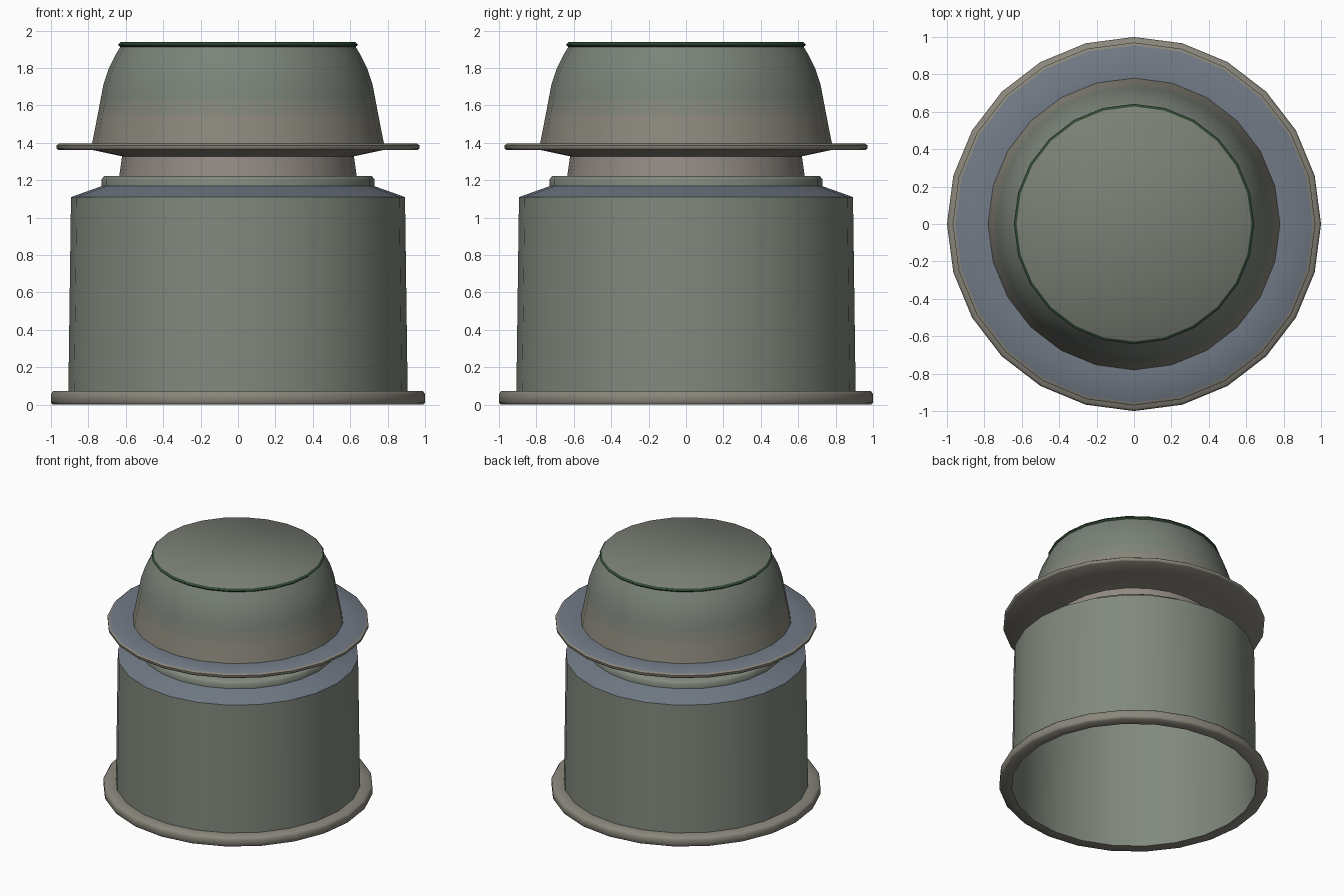
import bpy, bmesh, math

if "Cube" in bpy.data.objects:
    bpy.data.objects.remove(bpy.data.objects["Cube"])

SIDES = 24
COLOURS = {
    "green_grey": (0.22, 0.248, 0.205),
    "pale_green_grey": (0.197, 0.228, 0.19),
    "mid_grey": (0.222, 0.234, 0.195),
    "brown_grey": (0.255, 0.24, 0.2),
    "neck_grey": (0.29, 0.257, 0.228),
    "blue_grey": (0.165, 0.194, 0.235),
    "top_grey": (0.197, 0.216, 0.18),
    "dark_green": (0.03, 0.065, 0.035),
}
MATS = {}
for key, rgb in COLOURS.items():
    MATS[key] = bpy.data.materials.new(key)
    MATS[key].diffuse_color = (*rgb, 1.0)


def lathe(name, bands, cap=None):
    """Spin bands of (colour, [(r, z), ...]) into one 24-sided shell.
    Each band continues from the last point of the band before it."""
    bm = bmesh.new()
    mesh = bpy.data.meshes.new(name)
    slots = []

    def slot(colour):
        if colour not in slots:
            slots.append(colour)
            mesh.materials.append(MATS[colour])
        return slots.index(colour)

    last = None
    for colour, points in bands:
        index = slot(colour)
        for r, z in points:
            ring = [bm.verts.new((r * math.cos(2 * math.pi * i / SIDES),
                                  r * math.sin(2 * math.pi * i / SIDES), z))
                    for i in range(SIDES)]
            if last:
                for i in range(SIDES):
                    j = (i + 1) % SIDES
                    face = bm.faces.new((last[i], last[j], ring[j], ring[i]))
                    face.material_index = index
            last = ring
    if cap:
        bm.faces.new(last).material_index = slot(cap)
    bm.to_mesh(mesh)
    bm.free()
    obj = bpy.data.objects.new(name, mesh)
    bpy.context.collection.objects.link(obj)
    bpy.ops.object.select_all(action='DESELECT')
    obj.select_set(True)
    bpy.context.view_layer.objects.active = obj
    bpy.ops.object.shade_smooth_by_angle(angle=math.radians(52))
    return obj


# Foot ring, open in the middle
lathe("foot_ring", [("brown_grey", [
    (0.908, 0.0), (0.99, 0.0), (1.0, 0.012), (1.0, 0.058),
    (0.988, 0.073), (0.908, 0.073)])])

# Hollow body wall with sloped shoulder and raised rim
lathe("body", [
    ("green_grey", [(0.908, 0.0), (0.907, 0.073), (0.893, 1.11)]),
    ("blue_grey", [(0.73, 1.168)]),
    ("green_grey", [(0.73, 1.205), (0.715, 1.223), (0.635, 1.223)])])

# Narrow neck between body and lid
lathe("neck", [("neck_grey", [(0.635, 1.223), (0.62, 1.328)])])

# Lid: wide brim, rounded dome and flat top with a thin dark lip
lathe("lid", [
    ("brown_grey", [(0.62, 1.328), (0.78, 1.362), (0.96, 1.362), (0.97, 1.37),
                    (0.97, 1.387), (0.955, 1.397)]),
    ("blue_grey", [(0.78, 1.397)]),
    ("brown_grey", [(0.75, 1.55)]),
    ("mid_grey", [(0.735, 1.63)]),
    ("pale_green_grey", [(0.72, 1.71), (0.69, 1.80), (0.655, 1.87),
                         (0.63, 1.912)]),
    ("dark_green", [(0.642, 1.924), (0.628, 1.938)])],
    cap="top_grey")

for m in bpy.data.materials:
    if m.users and not m.is_grease_pencil:
        m.use_nodes = True
        m.node_tree.nodes["Principled BSDF"].inputs["Base Color"].default_value = m.diffuse_color
